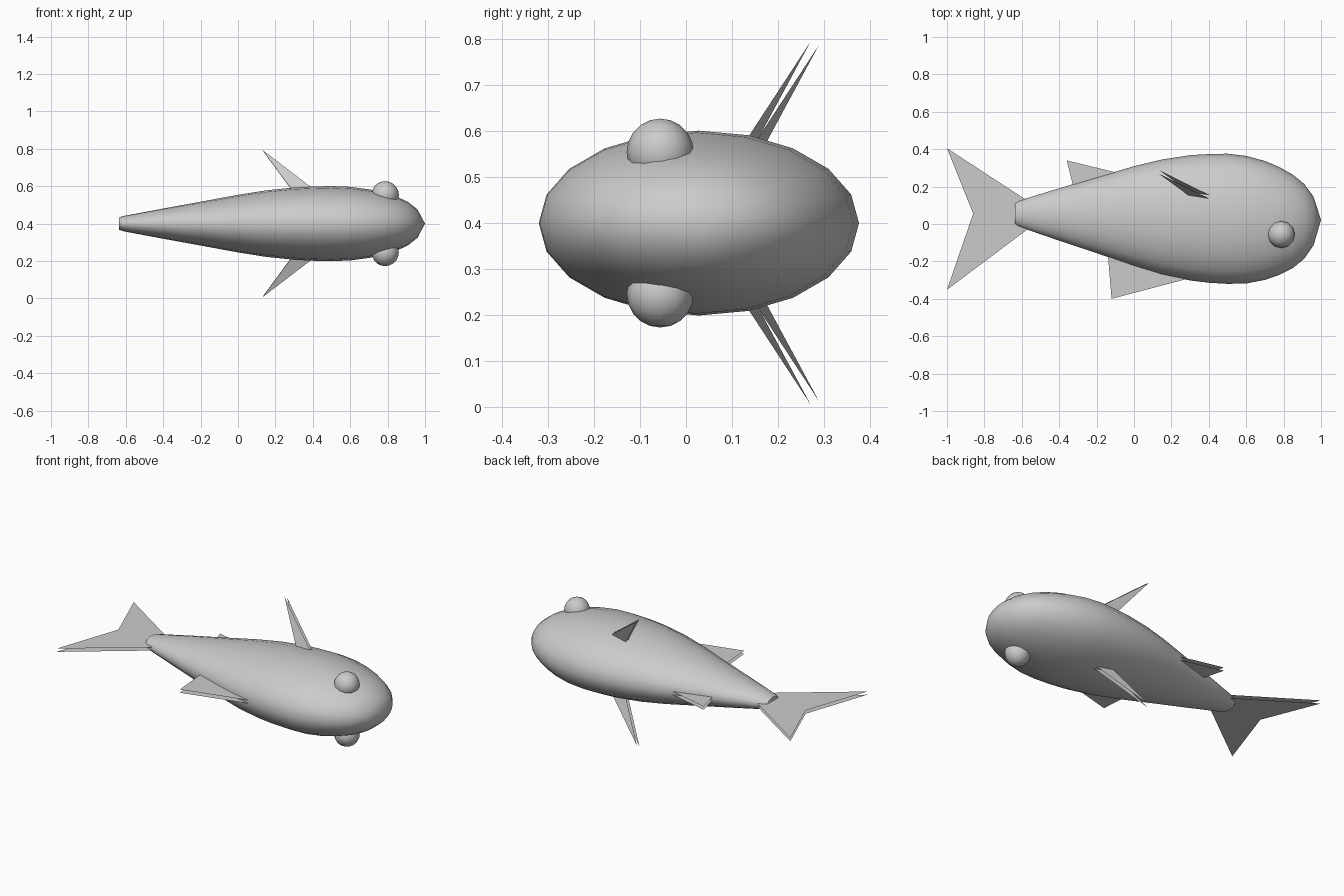
import bpy, bmesh, math
from mathutils import Vector

cube = bpy.data.objects.get("Cube")
if cube:
    bpy.data.objects.remove(cube, do_unlink=True)

MID_Z = 0.4      # the fish lies on its side around this plane

grey = bpy.data.materials.new("plain grey")
grey.use_nodes = True
grey.diffuse_color = (0.6, 0.6, 0.6, 1)
grey.node_tree.nodes["Principled BSDF"].inputs["Base Color"].default_value = grey.diffuse_color


def add_object(name, bm):
    mesh = bpy.data.meshes.new(name)
    bm.to_mesh(mesh)
    bm.free()
    mesh.materials.append(grey)
    obj = bpy.data.objects.new(name, mesh)
    bpy.context.collection.objects.link(obj)
    return obj


def smooth(obj):
    bpy.ops.object.select_all(action='DESELECT')
    obj.select_set(True)
    bpy.context.view_layer.objects.active = obj
    bpy.ops.object.shade_smooth_by_angle(angle=math.radians(60))


# Body: elliptical rings along x, each (x, centre y, half height)
STATIONS = [
    (-0.635, 0.055, 0.057), (-0.615, 0.055, 0.07), (-0.4, 0.051, 0.14),
    (-0.2, 0.047, 0.203), (0, 0.042, 0.267), (0.15, 0.037, 0.308),
    (0.3, 0.033, 0.335), (0.4, 0.03, 0.344), (0.5, 0.028, 0.348),
    (0.6, 0.023, 0.341), (0.7, 0.019, 0.318), (0.78, 0.016, 0.287),
    (0.85, 0.014, 0.249), (0.91, 0.014, 0.2), (0.96, 0.016, 0.13),
]
SIDES = 20
FLATNESS = 0.577

bm = bmesh.new()
rings = []
for x, cy, half in STATIONS:
    ring = []
    for i in range(SIDES):
        a = 2 * math.pi * i / SIDES
        ring.append(bm.verts.new((x, cy + half * math.cos(a),
                                  MID_Z + half * FLATNESS * math.sin(a))))
    rings.append(ring)
nose = bm.verts.new((1, 0.022, MID_Z))
for i in range(SIDES):
    j = (i + 1) % SIDES
    for a, b in zip(rings, rings[1:]):
        bm.faces.new((a[i], a[j], b[j], b[i]))
    bm.faces.new((rings[-1][i], rings[-1][j], nose))
bm.faces.new(rings[0])
bmesh.ops.recalc_face_normals(bm, faces=bm.faces)
smooth(add_object("body", bm))


# Fins: each is a pair of thin parallel sheets with open edges
def fin(name, *triangles):
    bm = bmesh.new()
    for tri in triangles:
        bm.faces.new([bm.verts.new(p) for p in tri])
    bmesh.ops.remove_doubles(bm, verts=bm.verts, dist=0.0001)
    obj = add_object(name, bm)
    mod = obj.modifiers.new("two sheets", 'SOLIDIFY')
    mod.thickness = 0.02
    mod.offset = 0
    mod.use_rim = False


def flat(*points):
    return [Vector((x, y, MID_Z)) for x, y in points]


root, notch = (-0.46, 0.053), (-0.86, 0.055)
fin("tail_fin", flat((-1, 0.405), notch, root), flat(notch, (-1, -0.352), root))
fin("dorsal_fin", flat((-0.36, 0.34), (-0.3, 0.1), (0.05, 0.24)))
fin("anal_fin", flat((-0.12, -0.4), (0.45, -0.25), (-0.145, -0.1)))

# Paired side fins and eyes, mirrored across the middle plane
for side, s in (("upper", 1), ("lower", -1)):
    fin(side + "_side_fin", [Vector((x, y, MID_Z + s * h)) for x, y, h in
                             ((0.132, 0.28, 0.391), (0.327, 0.137, 0.126), (0.472, 0.11, 0.131))])
    bm = bmesh.new()
    bmesh.ops.create_uvsphere(bm, u_segments=12, v_segments=10, radius=0.073)
    eye = add_object(side + "_eye", bm)
    eye.location = (0.787, -0.056, MID_Z + s * 0.154)
    smooth(eye)
